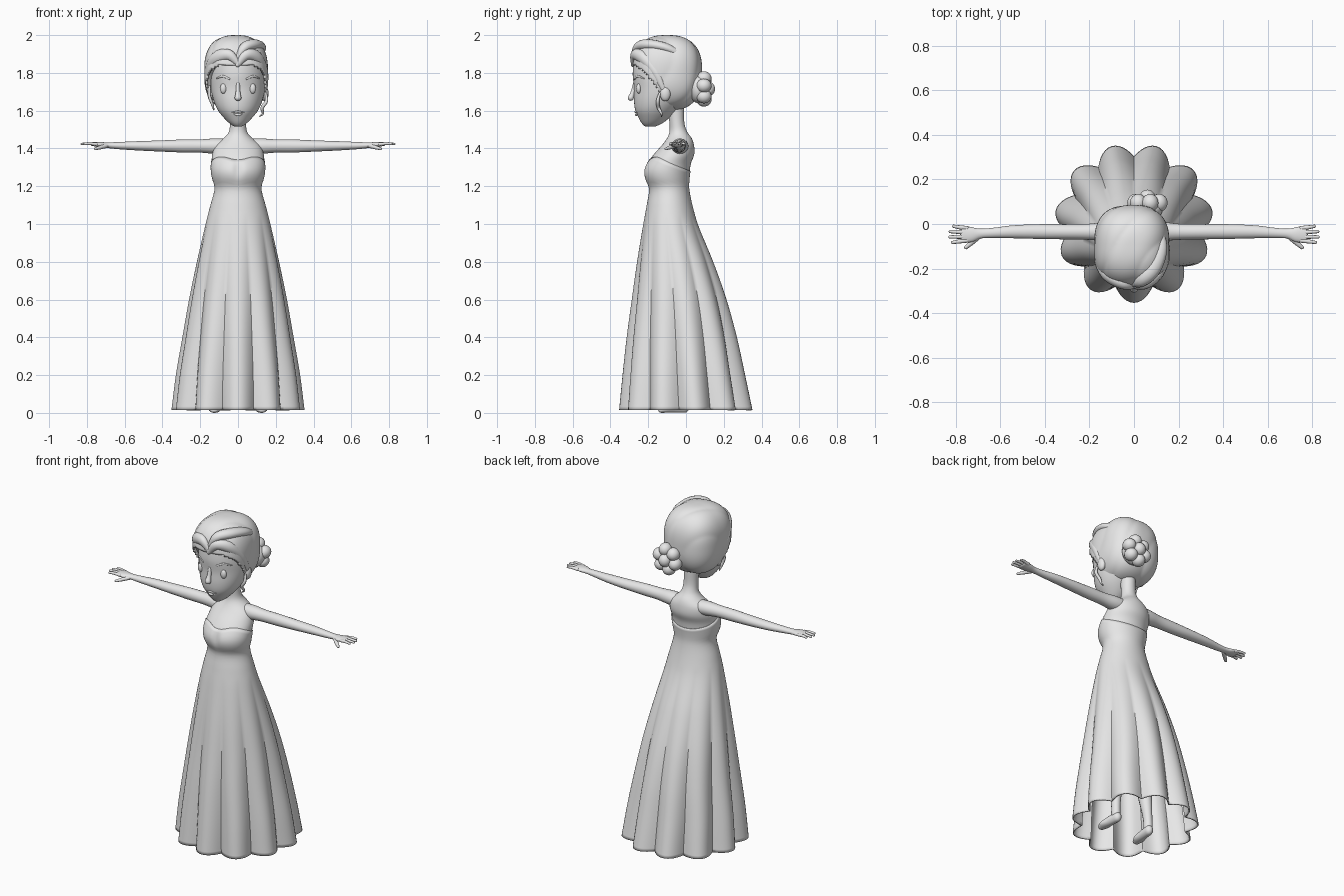
import bpy, bmesh, math
from mathutils import Vector

grey = bpy.data.materials.new("plain grey")
grey.diffuse_color = (0.8, 0.8, 0.8, 1)


def finish(name, bm, angle=0.8):
    bmesh.ops.recalc_face_normals(bm, faces=bm.faces[:])
    me = bpy.data.meshes.new(name)
    bm.to_mesh(me)
    bm.free()
    me.materials.append(grey)
    me.shade_smooth()
    me.set_sharp_from_angle(angle=angle)
    ob = bpy.data.objects.new(name, me)
    bpy.context.collection.objects.link(ob)
    return ob


def sample(keys, t):
    """Smooth interpolation of rows whose first value is the parameter."""
    n = len(keys)
    i = 0
    while i < n - 2 and t > keys[i + 1][0]:
        i += 1
    a, b = keys[i], keys[i + 1]
    p, q = keys[max(i - 1, 0)], keys[min(i + 2, n - 1)]
    h = b[0] - a[0]
    s = min(max((t - a[0]) / h, 0), 1)
    out = []
    for k in range(1, len(a)):
        ma = (b[k] - p[k]) / (b[0] - p[0]) * h
        mb = (q[k] - a[k]) / (q[0] - a[0]) * h
        out.append((2*s**3 - 3*s*s + 1)*a[k] + (s**3 - 2*s*s + s)*ma
                   + (3*s*s - 2*s**3)*b[k] + (s**3 - s*s)*mb)
    return out


def loft(name, rings, caps=True, angle=0.8):
    bm = bmesh.new()
    vs = [[bm.verts.new(p) for p in r] for r in rings]
    n = len(vs[0])
    for a, b in zip(vs, vs[1:]):
        for j in range(n):
            bm.faces.new((a[j], a[(j+1) % n], b[(j+1) % n], b[j]))
    if caps:
        bm.faces.new(vs[0])
        bm.faces.new(vs[-1])
    return finish(name, bm, angle)


def tube(name, pts, mirror=1, ref=(0, 0, 1), n=14, step=5):
    """Rounded tube through rows of x, y, z, side radius, up radius."""
    keys = [(i, p[0]*mirror) + tuple(p[1:]) for i, p in enumerate(pts)]
    m = (len(pts) - 1) * step
    rows = [sample(keys, i / step) for i in range(m + 1)]
    pos = [Vector(r[:3]) for r in rows]
    rings = []

    def ring(c, t, ra, rb):
        side = t.cross(Vector(ref)).normalized()
        up = side.cross(t)
        rings.append([c + side*ra*math.cos(k*math.tau/n) + up*rb*math.sin(k*math.tau/n)
                      for k in range(n)])

    for i, r in enumerate(rows):
        t = (pos[min(i+1, m)] - pos[max(i-1, 0)]).normalized()
        cap = min(r[3], r[4])
        if i == 0:
            for a in (1.4, 0.9, 0.45):
                ring(pos[i] - t*cap*math.sin(a), t, r[3]*math.cos(a), r[4]*math.cos(a))
        ring(pos[i], t, r[3], r[4])
        if i == m:
            for a in (0.45, 0.9, 1.4):
                ring(pos[i] + t*cap*math.sin(a), t, r[3]*math.cos(a), r[4]*math.cos(a))
    return loft(name, rings)


def blob(name, c, r, seg=24):
    bm = bmesh.new()
    bmesh.ops.create_uvsphere(bm, u_segments=seg, v_segments=seg // 2, radius=1)
    for v in bm.verts:
        v.co = [c[k] + v.co[k]*r[k] for k in range(3)]
    return finish(name, bm)


# Figure outline: height, half width, front y, back y
FIGURE = [(.015, .352, -.35, .36), (.2, .328, -.332, .32), (.4, .293, -.31, .275),
          (.6, .257, -.283, .218), (.8, .215, -.255, .145), (1.0, .168, -.222, .06),
          (1.1, .142, -.204, .03), (1.19, .12, -.192, .013), (1.24, .133, -.215, .015),
          (1.28, .14, -.222, .02), (1.32, .14, -.208, .026), (1.37, .136, -.17, .044),
          (1.42, .118, -.125, .042), (1.455, .075, -.1, .03), (1.485, .05, -.088, .008),
          (1.53, .042, -.087, -.008), (1.62, .042, -.1, -.01)]


def figure(z, a, grow=0.0):
    rx, yf, yb = sample(FIGURE, z)
    fold = 1 - .17*max(0, 1 - z/1.05)**.8 * (1 - abs(math.cos(5.5*a)))
    x = (rx + grow)*math.sin(a)*fold
    y = (yf + yb)/2 - ((yb - yf)/2 + grow)*math.cos(a)*fold
    if math.cos(a) > 0:
        y += .012*math.exp(-(x/.025)**2 - ((z - 1.29)/.045)**2)
    return (x, y, z)


# Dress: pleated skirt rising to a shaped strapless neckline
def neckline(a):
    c = math.cos(a)
    return 1.37 - .03*max(c, 0)**8 - .045*(1 - c)


N = 132
ANG = [k*math.tau/N for k in range(N)]
dress = loft("dress", [[figure(.015 + (neckline(a) - .015)*v/70, a, .004) for a in ANG]
                       for v in range(71)], caps=False)
sol = dress.modifiers.new("cloth thickness", 'SOLIDIFY')
sol.thickness = .007
sol.offset = -1

# Skin of the chest, shoulders and neck
loft("torso_and_neck", [[figure(1.22 + .4*v/34, a) for a in ANG[::3]] for v in range(35)])

# Head
HEAD = [(1.515, .018, -.215, -.165), (1.53, .042, -.232, -.13), (1.56, .073, -.25, -.09),
        (1.6, .105, -.268, -.05), (1.65, .128, -.275, -.01), (1.72, .144, -.275, .03),
        (1.8, .147, -.282, .05), (1.88, .135, -.268, .04), (1.94, .1, -.22, 0),
        (1.97, .04, -.15, -.08)]
rings = []
for v in range(41):
    z = 1.515 + .455*v/40
    rx, yf, yb = sample(HEAD, z)
    rings.append([(rx*math.sin(a), (yf+yb)/2 - (yb-yf)/2*math.cos(a), z) for a in ANG[::3]])
loft("head", rings)

# Face details
tube("nose", [(0, -.268, 1.745, .01, .012), (0, -.28, 1.7, .012, .012),
              (0, -.292, 1.668, .018, .016)], ref=(0, 1, 0))
tube("upper_lip", [(-.032, -.258, 1.59, .003, .003), (0, -.267, 1.594, .006, .006),
                   (.032, -.258, 1.59, .003, .003)])
tube("lower_lip", [(-.022, -.257, 1.583, .003, .003), (0, -.263, 1.578, .007, .007),
                   (.022, -.257, 1.583, .003, .003)])
for s, side in ((-1, "right"), (1, "left")):
    blob(side + "_eye", (s*.077, -.25, 1.717), (.018, .014, .027))
    tube(side + "_brow", [(.045, -.272, 1.768, .004, .005), (.08, -.255, 1.782, .004, .006),
                          (.115, -.222, 1.77, .003, .003)], s)
    blob(side + "_ear", (s*.142, -.11, 1.69), (.02, .028, .04))

    # Arm with palm
    tube(side + "_arm", [(.04, -.03, 1.41, .045, .04), (.12, -.033, 1.412, .044, .041),
                         (.2, -.035, 1.413, .036, .035), (.3, -.035, 1.413, .034, .034),
                         (.42, -.034, 1.413, .033, .029), (.54, -.035, 1.414, .029, .024),
                         (.63, -.04, 1.415, .023, .019), (.69, -.043, 1.417, .022, .015),
                         (.73, -.047, 1.42, .034, .014), (.77, -.047, 1.423, .036, .010)], s, n=20)
    # Fingers and thumb
    for i, (y0, y1, tip) in enumerate([(-.019, -.010, .81), (-.038, -.034, .826),
                                       (-.057, -.058, .827), (-.074, -.083, .815)]):
        tube(f"{side}_finger_{i+1}", [(.75, y0, 1.422, .010, .009),
                                      (.785, (y0+y1)/2, 1.426, .009, .008),
                                      (tip, y1, 1.424, .007, .006)], s, n=10, step=3)
    tube(side + "_thumb", [(.695, -.055, 1.415, .012, .012), (.73, -.085, 1.405, .011, .010),
                           (.755, -.106, 1.398, .008, .007)], s, n=10, step=3)

    # Leg and shoe
    tube(side + "_leg", [(.065, -.08, .95, .06, .06), (.085, -.07, .55, .05, .05),
                         (.105, -.035, .28, .04, .042), (.115, -.02, .12, .026, .028),
                         (.117, -.018, .05, .025, .028)], s, ref=(0, 1, 0))
    tube(side + "_shoe", [(.115, -.008, .03, .024, .03), (.119, -.06, .027, .027, .027),
                          (.124, -.105, .02, .032, .02), (.127, -.132, .015, .022, .015)], s)

# Hair cap: boxy ellipsoid with combed ridges, opened in front of the face
HAIRLINE = [(1.58, -.1), (1.7, -.14), (1.78, -.2), (1.83, -.255), (1.87, -.33), (2.1, -.4)]
bm = bmesh.new()
bmesh.ops.create_uvsphere(bm, u_segments=96, v_segments=64, radius=1)
for v in bm.verts:
    d = v.co.copy()
    k = sum(abs(c)**2.6 for c in d)**(-1/2.6)
    ridge = 1 - .022*(1 - abs(math.sin(3.2*(d.x - .75*d.y + .5*d.z))))**2
    k *= ridge
    v.co = (-.01 + .17*d.x*k, -.1 + .186*d.y*k, 1.8 + .2*d.z*k)
gone = []
for f in bm.faces:
    c = f.calc_center_median()
    if c.y < sample(HAIRLINE, c.z)[0]:
        gone.append(f)
bmesh.ops.delete(bm, geom=gone, context='FACES')
cap = finish("hair_cap", bm)
edge = cap.modifiers.new("hair thickness", 'SOLIDIFY')
edge.thickness = .012
edge.offset = -1

# Front waves sweeping from the parting around to the ears
tube("right_hair_wave", [(.004, -.283, 1.845, .008, .012), (-.05, -.268, 1.895, .025, .03),
                         (-.115, -.225, 1.875, .032, .036), (-.152, -.165, 1.81, .026, .028),
                         (-.152, -.125, 1.73, .016, .02), (-.14, -.1, 1.66, .008, .01)])
tube("left_hair_wave", [(-.004, -.283, 1.84, .008, .012), (.045, -.27, 1.895, .024, .028),
                        (.1, -.228, 1.88, .028, .034), (.135, -.17, 1.815, .022, .026),
                        (.145, -.13, 1.74, .014, .018), (.137, -.1, 1.67, .008, .01)])
tube("crown_wave", [(0, -.27, 1.88, .014, .014), (.035, -.252, 1.935, .03, .026),
                    (.085, -.2, 1.95, .036, .028), (.115, -.11, 1.935, .034, .024),
                    (.11, -.02, 1.89, .02, .02)])

# Loose curls beside the face
tube("left_curl", [(.148, -.14, 1.69, .006, .006), (.15, -.15, 1.65, .009, .009),
                   (.128, -.145, 1.615, .009, .009), (.132, -.13, 1.585, .006, .006),
                   (.115, -.13, 1.57, .003, .003)], ref=(0, 1, 0), n=10)
tube("right_curl", [(-.152, -.145, 1.73, .006, .006), (-.152, -.155, 1.68, .008, .008),
                    (-.135, -.15, 1.63, .007, .007), (-.128, -.14, 1.605, .003, .003)],
     ref=(0, 1, 0), n=10)

# Rosette bun at the back
BUN = (.06, .085, 1.715)
blob("bun_base", (BUN[0], BUN[1] - .02, BUN[2]), (.07, .05, .075))
for i in range(6):
    a = math.tau*i/6 + .3
    blob(f"bun_petal_{i+1}", (BUN[0] + .056*math.cos(a), BUN[1] + .01, BUN[2] + .058*math.sin(a)),
         (.037, .04, .037))
blob("bun_centre", (BUN[0], BUN[1] + .033, BUN[2]), (.036, .036, .038))
